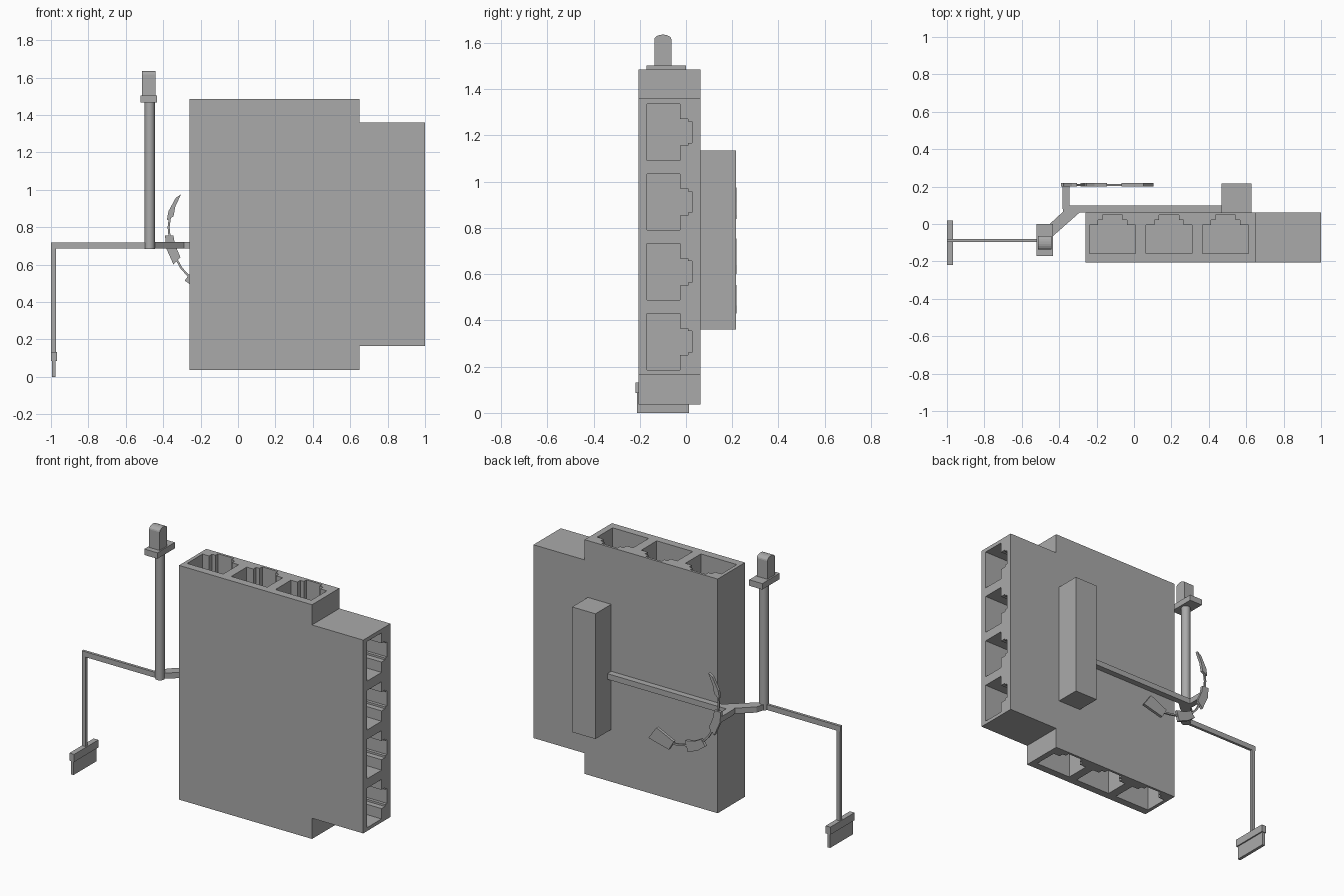
import bpy, bmesh, math
from mathutils import Vector

if "Cube" in bpy.data.objects:
    bpy.data.objects.remove(bpy.data.objects["Cube"])

gray = bpy.data.materials.new("mid_gray")
gray.diffuse_color = (0.4, 0.4, 0.4, 1)
gray.use_nodes = True
gray.node_tree.nodes["Principled BSDF"].inputs["Base Color"].default_value = gray.diffuse_color


def prism(name, pts, axis, lo, hi):
    """Extrude a 2D outline along an axis: x uses (y,z), y uses (x,z), z uses (x,y)."""
    place = {"x": lambda a, b, t: (t, a, b),
             "y": lambda a, b, t: (a, t, b),
             "z": lambda a, b, t: (a, b, t)}[axis]
    bm = bmesh.new()
    face = bm.faces.new([bm.verts.new(place(a, b, lo)) for a, b in pts])
    ext = bmesh.ops.extrude_face_region(bm, geom=[face])
    moved = [v for v in ext["geom"] if isinstance(v, bmesh.types.BMVert)]
    bmesh.ops.translate(bm, verts=moved, vec=Vector(place(0, 0, hi - lo)))
    bmesh.ops.recalc_face_normals(bm, faces=bm.faces)
    me = bpy.data.meshes.new(name)
    bm.to_mesh(me)
    bm.free()
    me.materials.append(gray)
    ob = bpy.data.objects.new(name, me)
    bpy.context.collection.objects.link(ob)
    return ob


def box(name, x, y, z):
    return prism(name, [(x[0], y[0]), (x[1], y[0]), (x[1], y[1]), (x[0], y[1])], "z", *z)


def socket(c, y, w):
    """Stepped socket outline as (along, y); c = centre, y = depth levels, w = half widths."""
    right = [(w[0], y[0]), (w[0], y[1]), (w[1], y[1]), (w[1], y[2]), (w[2], y[2]), (w[2], y[3])]
    return [(c + a, b) for a, b in right] + [(c - a, b) for a, b in reversed(right)]


def strip(name, path, width, lo, hi):
    """Thin band following a path in the x-z plane."""
    left, right = [], []
    for i, p in enumerate(path):
        d = Vector(path[min(i + 1, len(path) - 1)]) - Vector(path[max(i - 1, 0)])
        n = Vector((-d.y, d.x)).normalized() * width / 2
        left.append(tuple(Vector(p) + n))
        right.append(tuple(Vector(p) - n))
    return prism(name, left + right[::-1], "y", lo, hi)


# Main housing with a narrower right end
body = prism("housing", [(-.26, .037), (.65, .037), (.65, .165), (1, .165),
                         (1, 1.36), (.65, 1.36), (.65, 1.485), (-.26, 1.485)],
             "y", -.205, .062)

# Sockets cut into the right, top and bottom sides
depth = .28
cutters = []
for i in range(4):
    out = socket(.308 + .302 * i, (-.168, -.026, .008, .027), (.122, .058, .046))
    cutters.append(prism("socket_cutter", [(b, a) for a, b in out], "x", 1 - depth, 1.05))
for i in range(3):
    out = socket(-.115 + .302 * i, (-.157, -.006, .022, .047), (.123, .078, .054))
    cutters.append(prism("socket_cutter", out, "z", 1.485 - depth, 1.53))
    cutters.append(prism("socket_cutter", out, "z", -.01, .037 + depth))
for c in cutters:
    c.hide_render = True
    m = body.modifiers.new("socket", "BOOLEAN")
    m.operation, m.solver, m.object = "DIFFERENCE", "EXACT", c
bpy.context.view_layer.update()
cut_mesh = bpy.data.meshes.new_from_object(
    body.evaluated_get(bpy.context.evaluated_depsgraph_get()))
body.modifiers.clear()
body.data = cut_mesh
for c in cutters:
    bpy.data.objects.remove(c)

# Rear block and bent arm
box("rear_block", (.468, .628), (.062, .216), (.36, 1.134))
prism("rear_arm", [(.468, .1), (-.38, .1), (-.38, .065), (-.47, -.018), (-.49, -.085),
                   (-.445, -.075), (-.29, .062), (.468, .062)], "z", .685, .72)
box("chain_strut", (-.383, -.345), (.08, .204), (.685, .72))

# Round post with collar and domed head
bpy.ops.mesh.primitive_cylinder_add(vertices=20, radius=.027, depth=.785,
                                    location=(-.472, -.088, 1.077))
post = bpy.context.object
post.name = "post"
post.data.materials.append(gray)
bpy.ops.object.shade_smooth_by_angle()
box("post_collar", (-.522, -.432), (-.17, 0), (1.466, 1.503))
dome = [(-.1 + .037 * math.cos(math.radians(a)), 1.615 + .021 * math.sin(math.radians(a)))
        for a in range(0, 181, 20)]
prism("post_head", [(-.137, 1.503), (-.063, 1.503)] + dome, "x", -.512, -.44)

# Side rod, hanging rod and paddle
box("side_rod", (-1, -.47), (-.097, -.08), (.685, .718))
box("hanging_rod", (-.999, -.974), (-.097, -.08), (.12, .7))
box("paddle_clip", (-1, -.968), (-.218, .018), (.085, .132))
box("paddle_blade", (-.995, -.976), (-.212, .013), (0, .09))

# Curved chain of plates and thin links
plates = [
    [(-.305, .975), (-.332, .958), (-.372, .885), (-.38, .838), (-.345, .857), (-.335, .91)],
    [(-.39, .755), (-.345, .755), (-.338, .71), (-.308, .64), (-.345, .6), (-.385, .69)],
    [(-.255, .553), (-.285, .515), (-.23, .475), (-.165, .45), (-.145, .515), (-.21, .528)],
    [(.05, .543), (-.068, .487), (-.035, .43), (.105, .465)],
]
for p in plates:
    prism("chain_plate", p, "y", .2, .218)
links = [
    [(-.363, .86), (-.371, .8), (-.365, .74)],
    [(-.33, .63), (-.302, .58), (-.26, .535)],
    [(-.165, .488), (-.1, .475), (-.04, .468)],
]
for p in links:
    strip("chain_link", p, .011, .204, .214)
